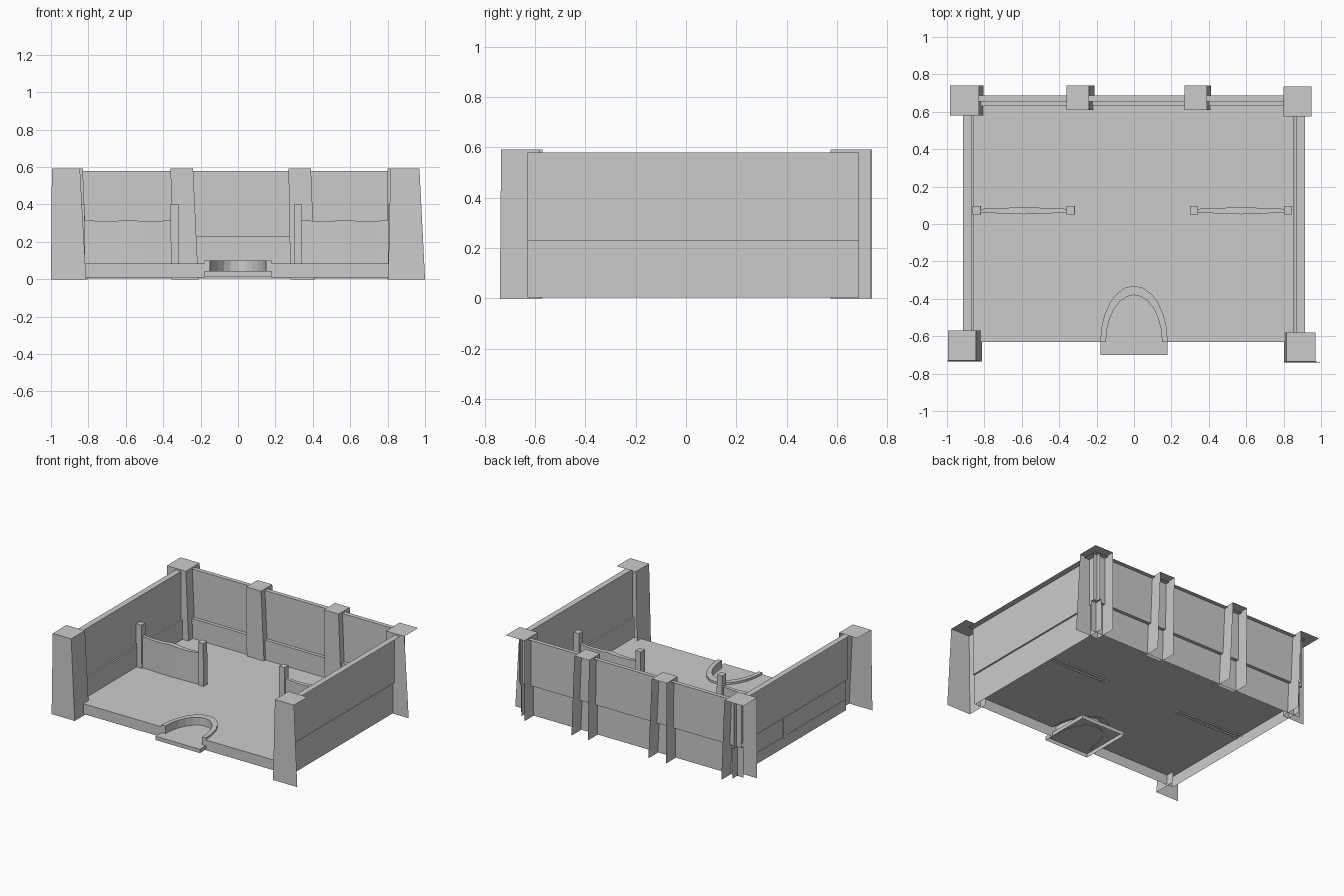
import bpy, bmesh
from math import pi, cos, sin

if "Cube" in bpy.data.objects:
    bpy.data.objects.remove(bpy.data.objects["Cube"])


def add_mesh(name, polys):
    """One object from a list of polygons, coincident corners welded."""
    bm = bmesh.new()
    for p in polys:
        bm.faces.new([bm.verts.new(v) for v in p])
    bmesh.ops.remove_doubles(bm, verts=bm.verts, dist=1e-5)
    me = bpy.data.meshes.new(name)
    bm.to_mesh(me)
    bm.free()
    ob = bpy.data.objects.new(name, me)
    bpy.context.collection.objects.link(ob)
    return ob


def extrude_strip(name, a, b):
    """Quads bridging two matching point lists."""
    return add_mesh(name, [(a[i], a[i + 1], b[i + 1], b[i]) for i in range(len(a) - 1)])


def box(x0, x1, y0, y1, z0, z1, bottom=False, lean=0.0):
    lo = [(x0, y0, z0), (x1, y0, z0), (x1, y1, z0), (x0, y1, z0)]
    hi = [(x0 + lean, y0, z1), (x1 + lean, y0, z1), (x1 + lean, y1, z1), (x0 + lean, y1, z1)]
    faces = [(lo[i], lo[(i + 1) % 4], hi[(i + 1) % 4], hi[i]) for i in range(4)] + [hi]
    return faces + [lo[::-1]] if bottom else faces


FRONT, FLOOR, N = -0.63, 0.085, 12


def arch(rx, ry, z):
    """Half ellipse from left to right, starting at the front edge."""
    return [(-rx * cos(pi * i / N), FRONT + ry * sin(pi * i / N), z) for i in range(N + 1)]


# Floor with an arched notch, plus its front edge
add_mesh("floor", [
    [(-0.86, FRONT, FLOOR)] + arch(0.18, 0.30, FLOOR)
    + [(0.855, FRONT, FLOOR), (0.855, 0.63, FLOOR), (-0.86, 0.63, FLOOR)],
    [(-0.86, FRONT, 0.01), (-0.18, FRONT, 0.01), (-0.18, FRONT, FLOOR), (-0.86, FRONT, FLOOR)],
    [(0.18, FRONT, 0.01), (0.855, FRONT, 0.01), (0.855, FRONT, FLOOR), (0.18, FRONT, FLOOR)],
])

# Entrance step and raised arched rim
add_mesh("entrance_step", box(-0.18, 0.18, -0.70, -0.32, 0.015, 0.043))
outer_lo, outer_hi = arch(0.18, 0.30, FLOOR), arch(0.18, 0.30, 0.10)
inner_lo, inner_hi = arch(0.15, 0.25, 0.04), arch(0.15, 0.25, 0.10)
extrude_strip("rim_outside", outer_hi, outer_lo)
extrude_strip("rim_top", inner_hi, outer_hi)
extrude_strip("rim_inside", inner_lo, inner_hi)
add_mesh("rim_ends", [
    [(s * 0.15, FRONT, 0.04), (s * 0.18, FRONT, 0.04), (s * 0.18, FRONT, 0.10), (s * 0.15, FRONT, 0.10)][::s]
    for s in (1, -1)])

# Walls: open-backed shells with a ledge between upper and lower panel
def wall_profile(lower, upper, outer):
    return [(lower, 0.003), (lower, 0.23), (upper, 0.23), (upper, 0.58), (outer, 0.58)]


back = wall_profile(0.63, 0.655, 0.687)
extrude_strip("back_wall", [(0.90, y, z) for y, z in back], [(-0.91, y, z) for y, z in back])
for name, s in (("left_wall", -1), ("right_wall", 1)):
    side = wall_profile(s * 0.858, s * 0.87, s * 0.913)
    a, b = [[(x, y, z) for x, z in side] for y in (-0.63, 0.687)]
    extrude_strip(name, *((a, b) if s > 0 else (b, a)))

# Pillars: front face, cap and only the inward-facing sides, flaring downwards
def pillar(name, top, bottom, y0, y1, sides, lean=0.0):
    (tl, tr), (bl, br), h = top, bottom, 0.592
    faces = [
        [(bl, y0 - lean, 0), (br, y0 - lean, 0), (tr, y0, h), (tl, y0, h)],
        [(tl, y0, h), (tr, y0, h), (tr, y1, h), (tl, y1, h)],
    ]
    if "R" in sides:
        faces.append([(br, y0 - lean, 0), (br, y1, 0), (tr, y1, h), (tr, y0, h)])
    if "L" in sides:
        faces.append([(bl, y1, 0), (bl, y0 - lean, 0), (tl, y0, h), (tl, y1, h)])
    add_mesh(name, faces)


pillar("front_left_pillar", (-0.995, -0.845), (-1.0, -0.812), -0.73, -0.57, "R", 0.006)
pillar("front_right_pillar", (0.815, 0.97), (0.803, 1.0), -0.735, -0.58, "L", 0.005)
pillar("back_left_pillar", (-0.985, -0.83), (-0.985, -0.805), 0.58, 0.74, "R")
pillar("back_right_pillar", (0.80, 0.95), (0.80, 0.985), 0.575, 0.735, "L")
pillar("middle_left_pillar", (-0.36, -0.24), (-0.355, -0.212), 0.61, 0.74, "LR")
pillar("middle_right_pillar", (0.27, 0.39), (0.28, 0.413), 0.61, 0.74, "LR")

# Low partitions: two posts and a slightly wavy panel
for side, x0, x1, lean in (("left", -0.86, -0.315, -0.004), ("right", 0.30, 0.845, 0.0)):
    w = 0.043
    for end, x in (("outer", x0), ("inner", x1 - w)):
        add_mesh(f"{side}_{end}_post", box(x, x + w, 0.05, 0.097, 0.075, 0.40, lean=lean))
    rows = []
    for i in range(7):
        t = i / 6
        x = x0 + 0.035 + t * (x1 - x0 - 0.07)
        dy, dz = 0.004 * cos(2 * pi * t), 0.005 * cos(4 * pi * t)
        rows.append([(x, 0.056 + dy, 0.075), (x, 0.056 + dy, 0.313 + dz),
                     (x, 0.085 - dy, 0.313 + dz), (x, 0.085 - dy, 0.075)])
    add_mesh(f"{side}_panel", [
        (p[k], q[k], q[k + 1], p[k + 1]) for p, q in zip(rows, rows[1:]) for k in range(3)])
